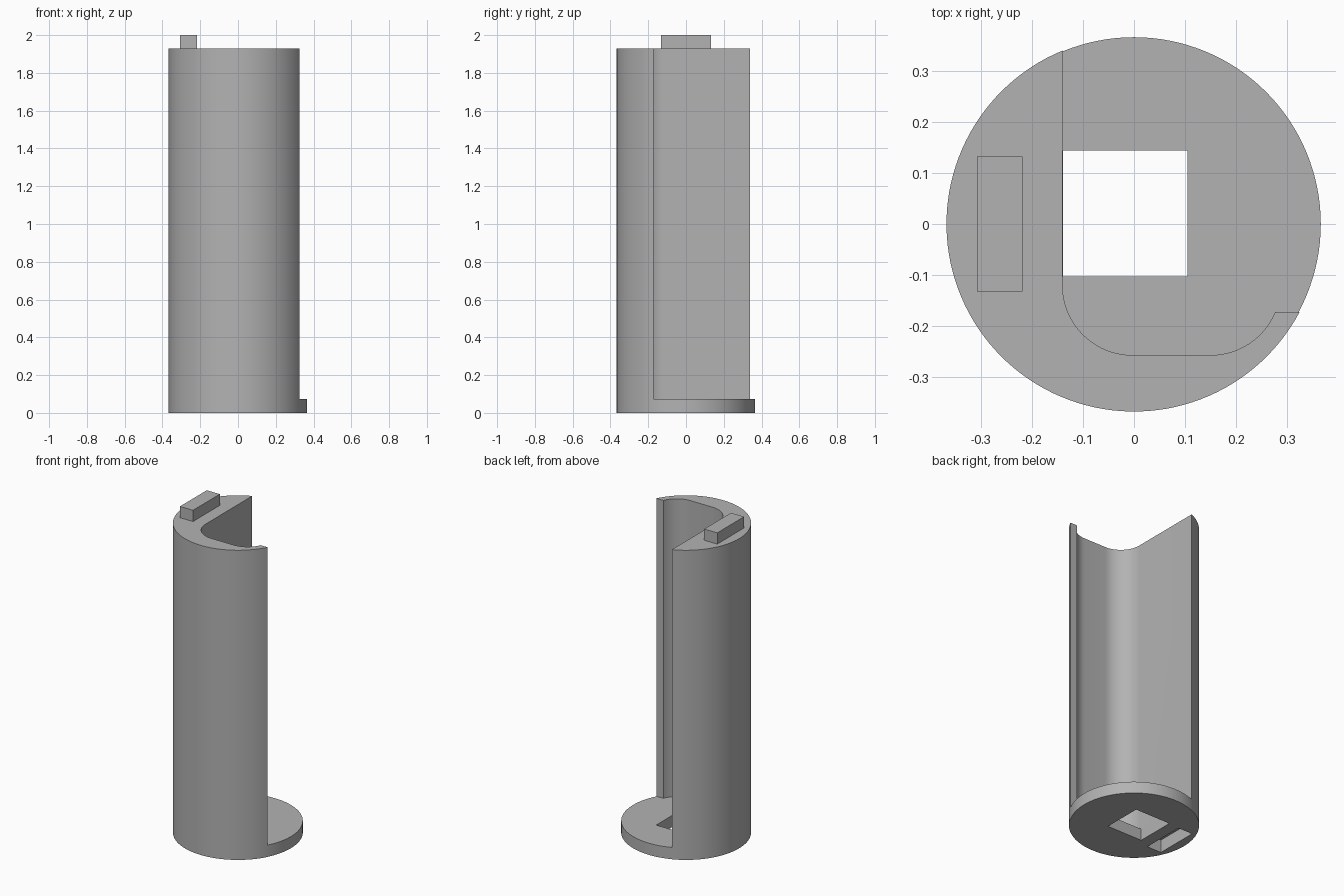
import bpy, bmesh
from math import sin, cos, pi, atan2, sqrt

if "Cube" in bpy.data.objects:
    bpy.data.objects.remove(bpy.data.objects["Cube"])

grey = bpy.data.materials.new("plain grey")
grey.diffuse_color = (0.45, 0.45, 0.45, 1)
grey.use_nodes = True
grey.node_tree.nodes["Principled BSDF"].inputs["Base Color"].default_value = grey.diffuse_color

R_SHELL, R_DISC = 0.3675, 0.366
BASE, TOP = 0.073, 1.93


def arc(cx, cy, r, a0, a1, n):
    return [(cx + r * cos(a0 + (a1 - a0) * i / n),
             cy + r * sin(a0 + (a1 - a0) * i / n)) for i in range(n + 1)]


def prism(name, outline, z0, z1):
    """Extrude a closed outline from z0 to z1."""
    bm = bmesh.new()
    face = bm.faces.new([bm.verts.new((x, y, z0)) for x, y in outline])
    ext = bmesh.ops.extrude_face_region(bm, geom=[face])
    for v in ext["geom"]:
        if isinstance(v, bmesh.types.BMVert):
            v.co.z = z1
    bmesh.ops.recalc_face_normals(bm, faces=bm.faces)
    mesh = bpy.data.meshes.new(name)
    bm.to_mesh(mesh)
    bm.free()
    mesh.materials.append(grey)
    ob = bpy.data.objects.new(name, mesh)
    bpy.context.collection.objects.link(ob)
    return ob


def box(name, x0, x1, y0, y1, z0, z1):
    return prism(name, [(x0, y0), (x1, y0), (x1, y1), (x0, y1)], z0, z1)


def combine(target, tool, operation):
    """Apply a boolean and remove the tool."""
    bpy.context.view_layer.objects.active = target
    mod = target.modifiers.new("boolean", 'BOOLEAN')
    mod.object, mod.operation, mod.solver = tool, operation, 'EXACT'
    bpy.ops.object.modifier_apply(modifier=mod.name)
    bpy.data.objects.remove(tool)


# Curved shell: outer arc, then the rounded pocket on the inside
wall_x, lip_y, r = -0.14, -0.172, 0.137
lip_x = sqrt(R_SHELL ** 2 - lip_y ** 2)
start = atan2(lip_y, lip_x)
end = atan2(sqrt(R_SHELL ** 2 - wall_x ** 2), wall_x) - 2 * pi
outline = arc(0, 0, R_SHELL, start, end, 80)
outline += arc(wall_x + r, -0.12, r, pi, 1.5 * pi, 20)
outline += arc(0.15, -0.12, r, -pi / 2, atan2(lip_y + 0.12, sqrt(r * r - 0.052 ** 2)), 14)
body = prism("holder_body", outline, 0, TOP)

# Base disc with a square hole through it
disc = prism("base_disc", arc(0, 0, R_DISC, 0, 2 * pi, 128)[:-1], 0, BASE)
combine(disc, box("square_cutter", -0.1395, 0.105, -0.103, 0.144, -0.1, 0.2), 'DIFFERENCE')
combine(body, disc, 'UNION')

# Slot in the underside that takes the peg of another piece
combine(body, box("slot_cutter", -0.313, -0.213, -0.137, 0.137, -0.1, 0.08), 'DIFFERENCE')

# Locating peg on the top rim
peg = box("top_peg", -0.308, -0.218, -0.132, 0.132, TOP, 2.0)

bpy.ops.object.select_all(action='DESELECT')
body.select_set(True)
bpy.context.view_layer.objects.active = body
bpy.ops.object.shade_smooth_by_angle(angle=0.5)
